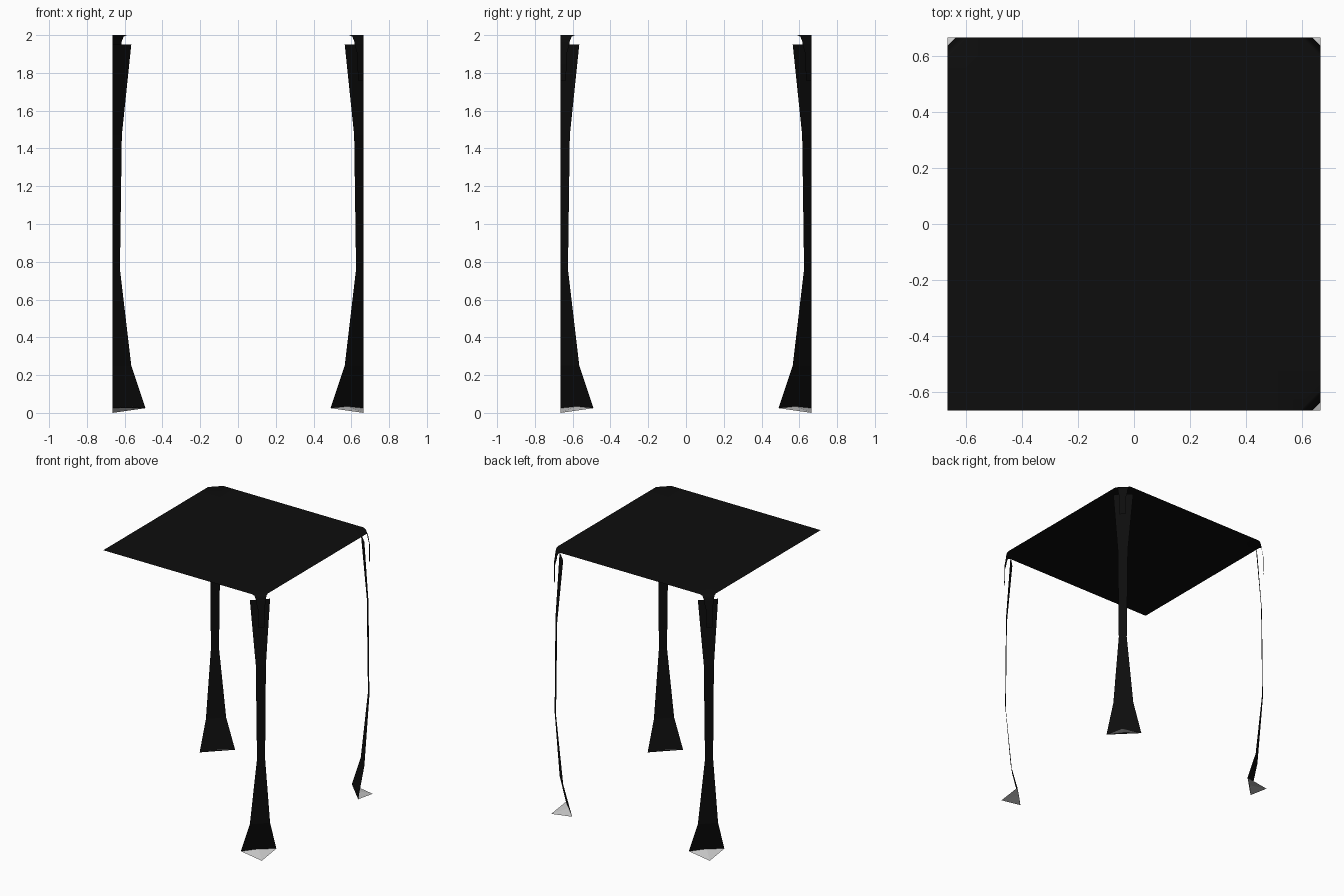
import bpy, bmesh

if "Cube" in bpy.data.objects:
    bpy.data.objects.remove(bpy.data.objects["Cube"])

H = 0.665          # half width of the square
TOP = 2.0
CUT = 0.075        # corner cut of the top sheet
CORNERS = {"front_right": (1, -1), "back_right": (1, 1), "back_left": (-1, 1)}


def material(name, v):
    m = bpy.data.materials.new(name)
    m.diffuse_color = (v, v, v, 1)
    m.use_nodes = True
    m.node_tree.nodes["Principled BSDF"].inputs["Base Color"].default_value = m.diffuse_color
    return m


black = material("black", 0.004)
grey = material("grey", 0.6)


def finish(bm, name, mat, smooth):
    bmesh.ops.remove_doubles(bm, verts=bm.verts, dist=1e-5)
    me = bpy.data.meshes.new(name)
    for f in bm.faces:
        f.smooth = smooth
    bm.to_mesh(me)
    bm.free()
    me.materials.append(mat)
    ob = bpy.data.objects.new(name, me)
    bpy.context.collection.objects.link(ob)
    return ob


def face(bm, pts):
    return bm.faces.new([bm.verts.new(p) for p in pts])


def corner_strip(bm, profile, sx, sy):
    """Strip of quads across a corner; profile is (corner cut, height), top down."""
    for (d0, z0), (d1, z1) in zip(profile, profile[1:]):
        pts = [(sx * (H - d0), sy * H, z0), (sx * H, sy * (H - d0), z0),
               (sx * H, sy * (H - d1), z1), (sx * (H - d1), sy * H, z1)]
        f = face(bm, pts)
        f.normal_update()
        if f.normal.x * sx < 0:
            f.normal_flip()


# Top sheet: nine cells, with three cut corners that curl down into tabs
bm = bmesh.new()
lines = [-H, -0.5, 0.5, H]
for i in range(3):
    for j in range(3):
        x0, x1, y0, y1 = lines[i], lines[i + 1], lines[j], lines[j + 1]
        pts = []
        for x, y, first_x in ((x0, y0, False), (x1, y0, True),
                              (x1, y1, False), (x0, y1, True)):
            sx, sy = (1 if x > 0 else -1), (1 if y > 0 else -1)
            if abs(x) == H and abs(y) == H and (sx, sy) in CORNERS.values():
                on_x = (x - sx * CUT, y, TOP)
                on_y = (x, y - sy * CUT, TOP)
                pts += [on_x, on_y] if first_x else [on_y, on_x]
            else:
                pts.append((x, y, TOP))
        face(bm, pts)
curl = [(CUT, TOP), (0.06, 1.992), (0.05, 1.97), (0.045, 1.94),
        (0.033, 1.90), (0.03, 1.76)]
for sx, sy in CORNERS.values():
    corner_strip(bm, curl, sx, sy)
finish(bm, "top_sheet", black, True)

# Legs: flat flared strips set across the corners, each with a grey foot flap
leg = [(0.10, 1.95), (0.05, 1.47), (0.04, 0.76), (0.10, 0.25), (0.175, 0.025)]
for name, (sx, sy) in CORNERS.items():
    bm = bmesh.new()
    corner_strip(bm, leg, sx, sy)
    finish(bm, name + "_leg", black, False)

    d, z = leg[-1]
    a, b = (sx * (H - d), sy * H, z), (sx * H, sy * (H - d), z)
    mid = (sx * (H - d / 2), sy * (H - d / 2), z + 0.01)
    tip = (sx * H, sy * H, 0)
    bm = bmesh.new()
    face(bm, (a, mid, tip))
    face(bm, (mid, b, tip))
    bm.normal_update()
    for f in bm.faces:
        if f.normal.z > 0:
            f.normal_flip()
    finish(bm, name + "_foot", grey, False)
